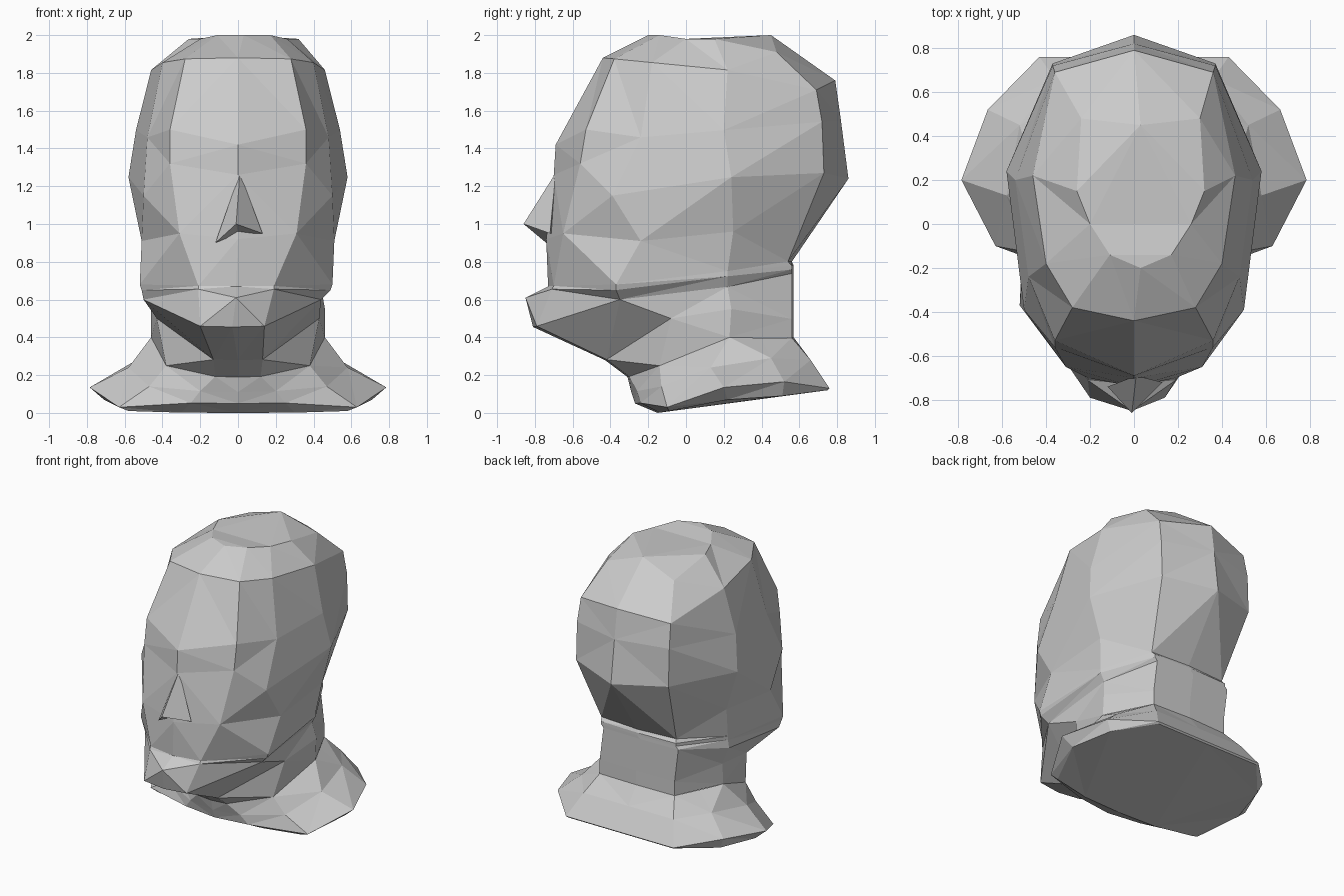
import bpy, bmesh

if "Cube" in bpy.data.objects:
    bpy.data.objects.remove(bpy.data.objects["Cube"])


def ring(z_front, z_back, half, shift=0):
    """Closed loop from a half outline (front centre to back centre).
    Height tilts front to back unless a point carries its own z."""
    y0, y1 = half[0][1], half[-1][1]
    pts = [(p[0], p[1], p[2] if len(p) > 2 else
            z_front + (z_back - z_front) * (p[1] - y0) / (y1 - y0)) for p in half]
    pts += [(-x, y, z) for x, y, z in reversed(pts[1:-1])]
    return [(x + shift, y, z) for x, y, z in pts]


def finish(name, bm):
    bmesh.ops.recalc_face_normals(bm, faces=bm.faces)
    mesh = bpy.data.meshes.new(name)
    bm.to_mesh(mesh)
    bm.free()
    obj = bpy.data.objects.new(name, mesh)
    bpy.context.collection.objects.link(obj)
    return obj


def loft(name, rings, cap_top=False, cap_bottom=False):
    """Skin a stack of rings ordered from top to bottom."""
    bm = bmesh.new()
    loops = [[bm.verts.new(p) for p in r] for r in rings]
    n = len(loops[0])
    for a, b in zip(loops, loops[1:]):
        for i in range(n):
            j = (i + 1) % n
            bm.faces.new((a[i], a[j], b[j], b[i]))
    if cap_top:
        bm.faces.new(loops[0])
    if cap_bottom:
        bm.faces.new(loops[-1])
    bmesh.ops.recalc_face_normals(bm, faces=bm.faces)
    # Facets follow the triangulated style
    bmesh.ops.triangulate(bm, faces=bm.faces, quad_method='SHORT_EDGE')
    return finish(name, bm)


# Ring shared by skull and jaw
cheek = ring(0.92, 0.80, [(0, -.74), (.31, -.65, .95), (.51, -.24, .91), (.50, .25, .96), (.30, .54), (0, .56)])

# Skull: crown, forehead, brow down to the cheeks and nape
loft("skull", [
    ring(2.00, 2.00, [(0, -.20), (.14, -.14), (.23, .0, 1.98), (.29, .15, 1.98), (.27, .48, 1.91), (0, .45)], .03),
    ring(1.88, 1.76, [(0, -.44), (.28, -.38), (.40, -.18), (.46, .22), (.36, .69, 1.71), (0, .79)]),
    ring(1.42, 1.55, [(0, -.69), (.36, -.53, 1.50), (.48, -.24), (.54, .20), (.37, .72), (0, .82)]),
    ring(1.26, 1.24, [(0, -.70), (.36, -.56, 1.32), (.50, -.39, 1.15), (.58, .24), (.37, .73, 1.27), (0, .86)]),
    cheek,
], cap_top=True)

# Jaw and neck: mouth, jutting chin, underside, neck down to its base
wall = [(.30, .56), (0, .57)]
loft("jaw_and_neck", [
    cheek,
    ring(0.67, 0.78, [(0, -.73), (.20, -.70), (.51, -.37, .68), (.48, .22)] + wall, -.01),
    ring(0.61, 0.76, [(0, -.85), (.20, -.71, .655), (.50, -.37, .65), (.48, .22)] + wall, -.01),
    ring(0.455, 0.74, [(0, -.81), (.17, -.79), (.47, -.35, .60), (.47, .22)] + wall, -.03),
    ring(0.28, 0.50, [(0, -.43), (.13, -.42), (.43, -.08, .50), (.46, .24, .55)] + wall),
    ring(0.19, 0.40, [(0, -.31), (.12, -.30), (.38, -.14, .25), (.46, .23, .40)] + wall),
])

# Shoulders: neck base flaring to a thin tilted rim
loft("shoulders", [
    ring(0.19, 0.40, [(0, -.31), (.12, -.30), (.38, -.14, .25), (.46, .23, .40), (.38, .395, .397), (.30, .56), (0, .57)]),
    ring(0.11, 0.28, [(0, -.29), (.20, -.26), (.47, -.13, .14), (.58, .13, .24), (.52, .45, .29), (.36, .66), (0, .66)]),
    ring(0.05, 0.13, [(0, -.27), (.25, -.24), (.63, -.10, .03), (.785, .20, .135), (.665, .52, .165), (.43, .76), (0, .76)]),
    ring(0.00, 0.12, [(0, -.15), (.30, -.14), (.58, -.09, .01), (.71, .22, .07), (.63, .51, .09), (.42, .75), (0, .75)]),
], cap_bottom=True)

# Nose: a wedge from the brow to the tip
bm = bmesh.new()
bridge, tip, left, right, inner = [bm.verts.new(p) for p in (
    (0.01, -.69, 1.27), (-.01, -.86, 1.0), (-.12, -.74, .90), (.13, -.72, .95), (0, -.70, .95))]
for f in ((bridge, left, tip), (bridge, tip, right), (tip, left, inner),
          (tip, inner, right), (bridge, inner, left), (bridge, right, inner)):
    bm.faces.new(f)
finish("nose", bm)
